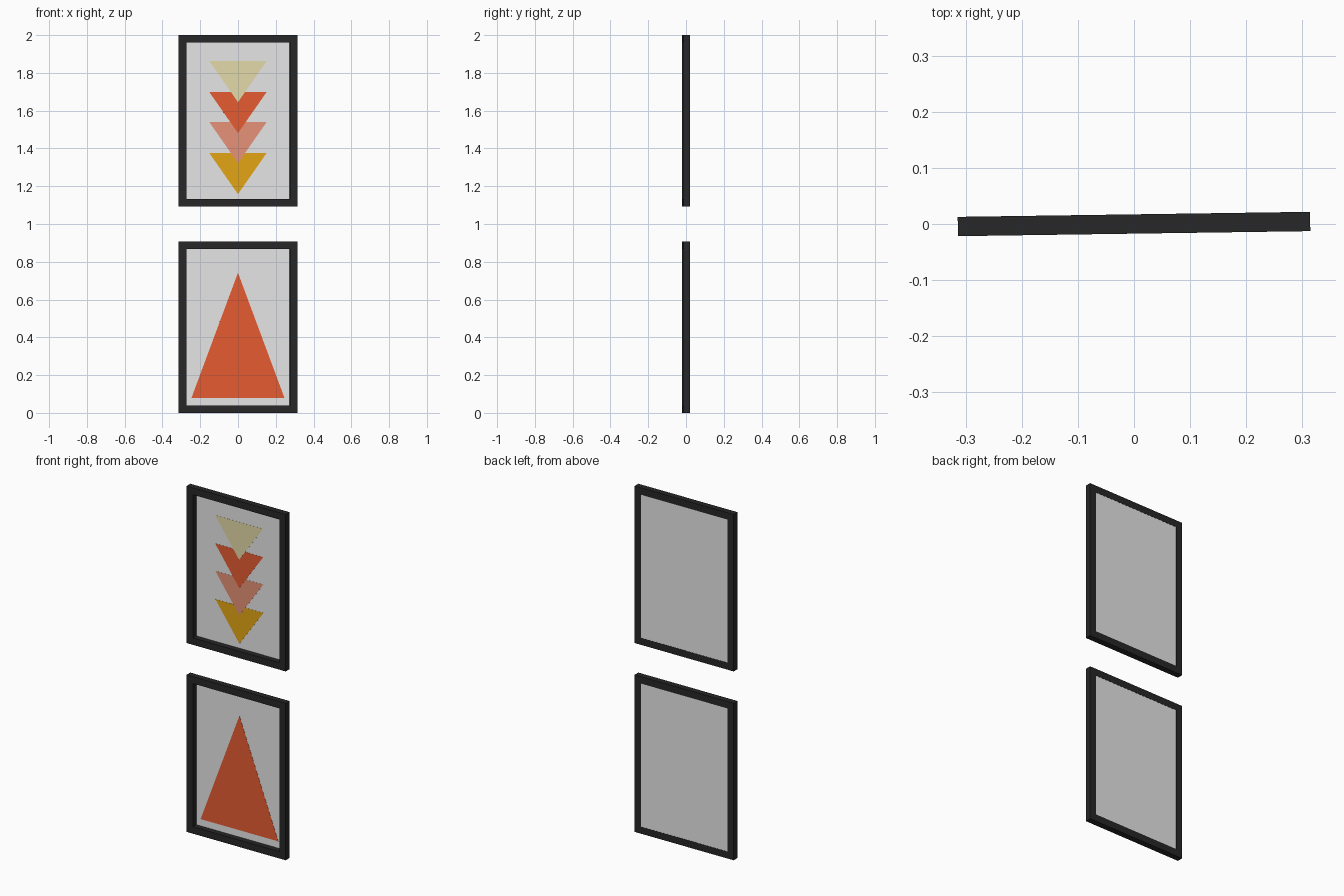
import bpy, bmesh, math

if "Cube" in bpy.data.objects:
    bpy.data.objects.remove(bpy.data.objects["Cube"])

TILT = 0.0143                  # slight turn of both pictures about z
HX, H, BAR, HD = 0.314, 0.908, 0.04, 0.0172   # half width, height, bar, half depth


def mat(name, r, g, b):
    m = bpy.data.materials.new(name)
    m.diffuse_color = (r, g, b, 1)
    m.use_nodes = True
    m.node_tree.nodes["Principled BSDF"].inputs["Base Color"].default_value = m.diffuse_color
    return m


BLACK = mat("frame black", 0.02, 0.02, 0.02)
PAPER = mat("paper white", 0.8, 0.8, 0.8)
RED = mat("orange red", 0.8, 0.108, 0.031)
CREAM = mat("cream", 0.78, 0.70, 0.40)
PINK = mat("salmon pink", 0.8, 0.29, 0.187)
OCHRE = mat("ochre yellow", 0.78, 0.38, 0.008)


def finish(bm, name, material):
    bmesh.ops.recalc_face_normals(bm, faces=bm.faces)
    me = bpy.data.meshes.new(name)
    bm.to_mesh(me)
    bm.free()
    me.materials.append(material)
    ob = bpy.data.objects.new(name, me)
    ob.rotation_euler.z = TILT
    bpy.context.collection.objects.link(ob)
    return ob


def rect(hx, z0, z1, y):
    return [(-hx, y, z0), (hx, y, z0), (hx, y, z1), (-hx, y, z1)]


def frame(name, z0):
    """Mitred rectangular frame: four loops bridged around the section."""
    z1 = z0 + H
    bm = bmesh.new()
    loops = [rect(HX, z0, z1, -HD),
             rect(HX - BAR, z0 + BAR, z1 - BAR, -HD),
             rect(HX - BAR, z0 + BAR, z1 - BAR, HD),
             rect(HX, z0, z1, HD)]
    vs = [[bm.verts.new(p) for p in lp] for lp in loops]
    for k in range(4):
        a, b = vs[k], vs[(k + 1) % 4]
        for i in range(4):
            j = (i + 1) % 4
            bm.faces.new((a[i], a[j], b[j], b[i]))
    finish(bm, name, BLACK)


def plate(name, pts, y, thick, material):
    """Thin plate from (x, z) outline points, front face at y."""
    bm = bmesh.new()
    front = [bm.verts.new((x, y, z)) for x, z in pts]
    back = [bm.verts.new((x, y + thick, z)) for x, z in pts]
    bm.faces.new(front)
    bm.faces.new(back[::-1])
    n = len(pts)
    for i in range(n):
        j = (i + 1) % n
        bm.faces.new((front[i], back[i], back[j], front[j]))
    finish(bm, name, material)


PY = HD - 0.003                # front of the paper, close to the back of the frame

# frames and backing papers
for label, z0 in (("lower", 0.0), ("upper", 2.0 - H)):
    frame(label + "_frame", z0)
    px, a, b = HX - BAR + 0.001, z0 + BAR - 0.001, z0 + H - BAR + 0.001
    plate(label + "_paper", [(-px, a), (px, a), (px, b), (-px, b)], PY, 0.002, PAPER)

# large triangle in the lower picture
plate("large_triangle", [(-0.246, 0.08), (0.246, 0.08), (0, 0.742)], PY - 0.001, 0.0008, RED)

# stacked downward triangles, each overlapping the one below
stack = (("ochre", 1.376, OCHRE), ("pink", 1.54, PINK),
         ("red", 1.699, RED), ("cream", 1.863, CREAM))
for i, (label, top, m) in enumerate(stack):
    plate(label + "_triangle", [(-0.152, top), (0, top - 0.218), (0.152, top)],
          PY - 0.001 * (i + 1), 0.0008, m)
